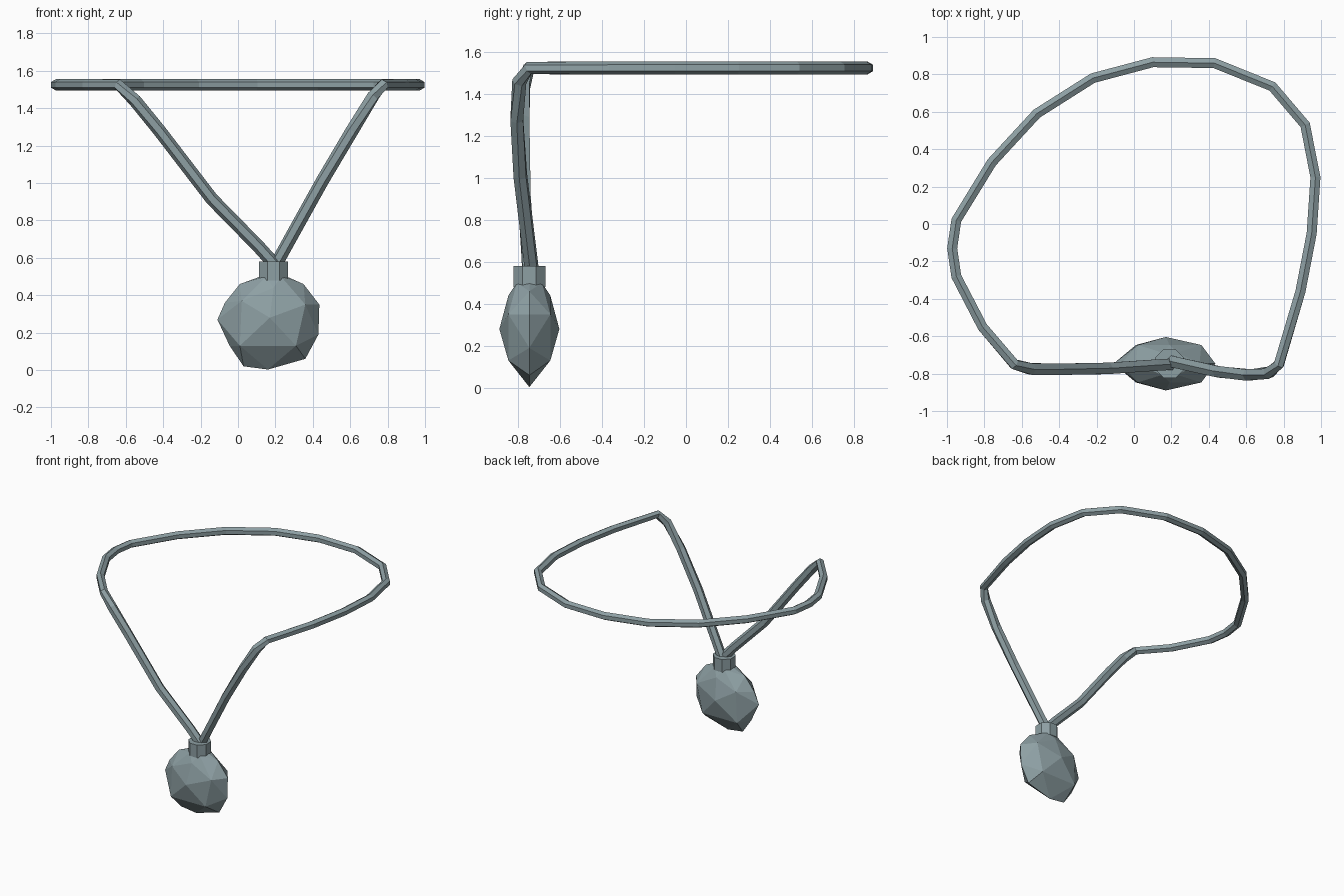
import bpy, bmesh
from math import cos, sin, pi
from mathutils import Vector

if "Cube" in bpy.data.objects:
    bpy.data.objects.remove(bpy.data.objects["Cube"], do_unlink=True)

metal = bpy.data.materials.new("blue grey metal")
metal.use_nodes = True
colour = (0.27, 0.35, 0.37, 1)
metal.diffuse_color = colour
metal.node_tree.nodes["Principled BSDF"].inputs["Base Color"].default_value = colour


def finish(bm, name):
    bmesh.ops.recalc_face_normals(bm, faces=bm.faces)
    mesh = bpy.data.meshes.new(name)
    bm.to_mesh(mesh)
    bm.free()
    mesh.materials.append(metal)
    obj = bpy.data.objects.new(name, mesh)
    bpy.context.collection.objects.link(obj)
    return obj


def sweep(name, path, sides=6):
    """Polygonal tube with one ridge kept upward along the path."""
    bm = bmesh.new()
    rings = []
    for i, (p, radius) in enumerate(path):
        before = path[max(i - 1, 0)][0]
        after = path[min(i + 1, len(path) - 1)][0]
        if 0 < i < len(path) - 1:
            t = (p - before).normalized() + (after - p).normalized()
        else:
            t = after - before
        t.normalize()
        side = t.cross(Vector((0, 0, 1))).normalized()
        up = side.cross(t)
        rings.append([bm.verts.new(p + radius * (up * cos(2 * pi * k / sides)
                                                 + side * sin(2 * pi * k / sides)))
                      for k in range(sides)])
    for a, b in zip(rings, rings[1:]):
        for k in range(sides):
            n = (k + 1) % sides
            bm.faces.new((a[k], a[n], b[n], b[k]))
    bm.faces.new(rings[0])
    bm.faces.new(rings[-1])
    return finish(bm, name)


# Cord: one strand up, a level loop round the neck, the other strand down
left_side = [(0.2, -0.75, 0.56), (0.11, -0.755, 0.66), (-0.14, -0.772, 0.915),
             (-0.42, -0.777, 1.28), (-0.55, -0.775, 1.44)]
loop = [(-0.64, -0.75), (-0.81, -0.55), (-0.95, -0.28), (-0.972, -0.13),
        (-0.95, 0.02), (-0.76, 0.33), (-0.52, 0.59), (-0.22, 0.78),
        (0.1, 0.865), (0.43, 0.86), (0.74, 0.735), (0.915, 0.53),
        (0.97, 0.25), (0.95, -0.05), (0.89, -0.36), (0.775, -0.75)]
right_side = [(0.72, -0.795, 1.46), (0.61, -0.807, 1.28),
              (0.45, -0.79, 1.01), (0.2, -0.735, 0.56)]
path = ([(Vector(p), 0.035) for p in left_side]
        + [(Vector((x, y, 1.525)), 0.031) for x, y in loop]
        + [(Vector(p), 0.035) for p in right_side])
sweep("cord", path)

# Cap: eight-sided collar
MID_Y = -0.747
bm = bmesh.new()
bmesh.ops.create_cone(bm, cap_ends=True, segments=8, radius1=0.083,
                      radius2=0.083, depth=0.1)
for v in bm.verts:
    x, y, z = v.co
    a = pi / 8
    v.co = (0.19 + x * cos(a) - y * sin(a), MID_Y + x * sin(a) + y * cos(a), z + 0.53)
finish(bm, "pendant_cap")

# Stone: faceted lump, flattened front to back
outline = [(-0.11, 0.27), (-0.045, 0.13), (0.03, 0.02), (0.16, 0.003),
           (0.36, 0.06), (0.43, 0.19), (0.435, 0.35), (0.35, 0.46),
           (0.26, 0.5), (0.12, 0.5), (0.01, 0.46), (-0.07, 0.36)]
shoulder = [(0.01, 0.13), (0.02, 0.37), (0.19, 0.44), (0.36, 0.35), (0.31, 0.13)]
bm = bmesh.new()
for x, z in outline:
    bm.verts.new((x, MID_Y, z))
for s in (-1, 1):
    for x, z in shoulder:
        bm.verts.new((x, MID_Y + s * 0.1, z))
    bm.verts.new((0.17, MID_Y + s * 0.143, 0.28))
    for x in (0.15, 0.23):
        bm.verts.new((x, MID_Y + s * 0.06, 0.5))
hull = bmesh.ops.convex_hull(bm, input=bm.verts)
loose = [v for v in bm.verts if not v.link_faces]
bmesh.ops.delete(bm, geom=loose, context='VERTS')
finish(bm, "pendant_stone")
